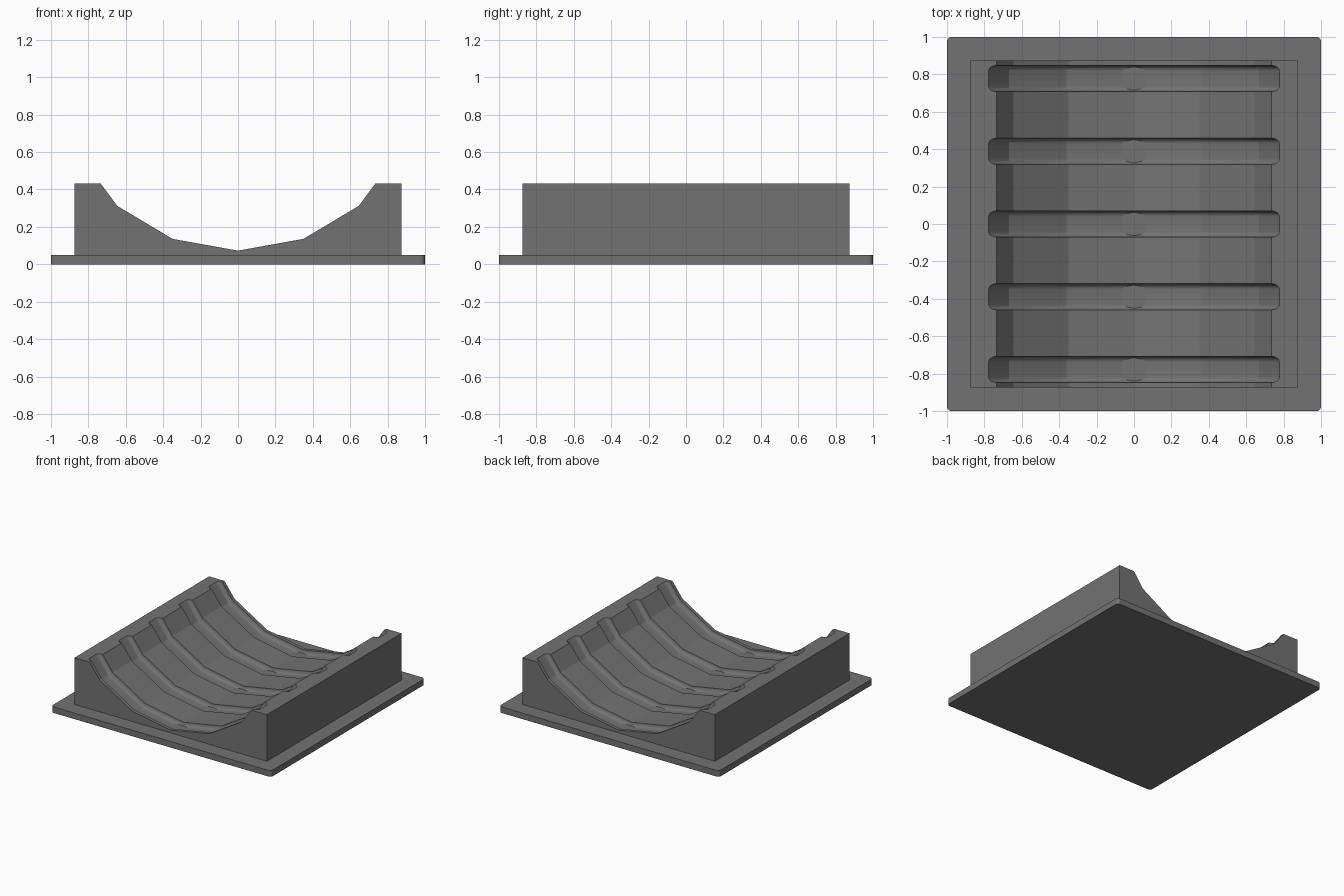
import bpy, bmesh, math

if "Cube" in bpy.data.objects:
    bpy.data.objects.remove(bpy.data.objects["Cube"])

grey = bpy.data.materials.new("dark grey")
grey.diffuse_color = (0.17, 0.17, 0.17, 1)
grey.use_nodes = True
grey.node_tree.nodes["Principled BSDF"].inputs["Base Color"].default_value = grey.diffuse_color


def make_object(name, bm):
    bmesh.ops.recalc_face_normals(bm, faces=bm.faces)
    mesh = bpy.data.meshes.new(name)
    bm.to_mesh(mesh)
    bm.free()
    mesh.materials.append(grey)
    ob = bpy.data.objects.new(name, mesh)
    bpy.context.collection.objects.link(ob)
    return ob


# Base plate with rounded vertical corners
bm = bmesh.new()
bmesh.ops.create_cube(bm, size=1)
for v in bm.verts:
    v.co.x *= 2
    v.co.y *= 2
    v.co.z = (v.co.z + 0.5) * 0.05
corners = [e for e in bm.edges if abs(e.verts[0].co.z - e.verts[1].co.z) > 0.01]
bmesh.ops.bevel(bm, geom=corners, offset=0.025, segments=4, profile=0.5, affect='EDGES')
make_object("base_plate", bm)

# Cradle block: faceted trough profile, lofted along y with recessed grooves
HALF, TOP, BOTTOM = 0.875, 0.433, 0.03
RIGHT = [(0, 0.073), (0.35, 0.136), (0.645, 0.312), (0.735, TOP)]


def trough(depth):
    """Right half of the trough profile, pushed into the block by depth."""
    lines = []
    for (x0, z0), (x1, z1) in zip(RIGHT, RIGHT[1:]):
        slope = (z1 - z0) / (x1 - x0)
        lines.append((slope, z0 - slope * x0 - depth * math.hypot(1, slope)))
    pts = [(0, lines[0][1])]
    for (m0, c0), (m1, c1) in zip(lines, lines[1:]):
        x = (c0 - c1) / (m1 - m0)
        pts.append((x, m0 * x + c0))
    m, c = lines[-1]
    pts.append(((TOP - c) / m, TOP))
    return pts


def section(depth):
    half = trough(depth) + [(HALF, TOP), (HALF, BOTTOM)]
    return [(-x, z) for x, z in reversed(half)] + half[1:]


# Groove cross-section: steep rounded walls and a nearly flat floor
DEPTH, WIDTH, ROUND = 0.034, 0.07, 0.03
wall = [(WIDTH - ROUND * (1 - math.cos(a)), DEPTH * math.sin(a))
        for a in (math.radians(15 * i) for i in range(7))]
groove = [(-o, d) for o, d in wall] + [(o, d) for o, d in reversed(wall)]
stations = [(-HALF, 0)]
for i in range(-2, 3):
    stations += [(i * 0.389 + o, d) for o, d in groove]
stations.append((HALF, 0))

bm = bmesh.new()
rows = [[bm.verts.new((x, y, z)) for x, z in section(d)] for y, d in stations]
n = len(rows[0])
for a, b in zip(rows, rows[1:]):
    for i in range(n):
        j = (i + 1) % n
        bm.faces.new((a[i], a[j], b[j], b[i]))
bm.faces.new(rows[0])
bm.faces.new(rows[-1])
block = make_object("cradle_block", bm)

# Smooth the groove rounding but keep trough facets crisp
bpy.context.view_layer.objects.active = block
block.select_set(True)
bpy.ops.object.shade_smooth_by_angle(angle=math.radians(18))
